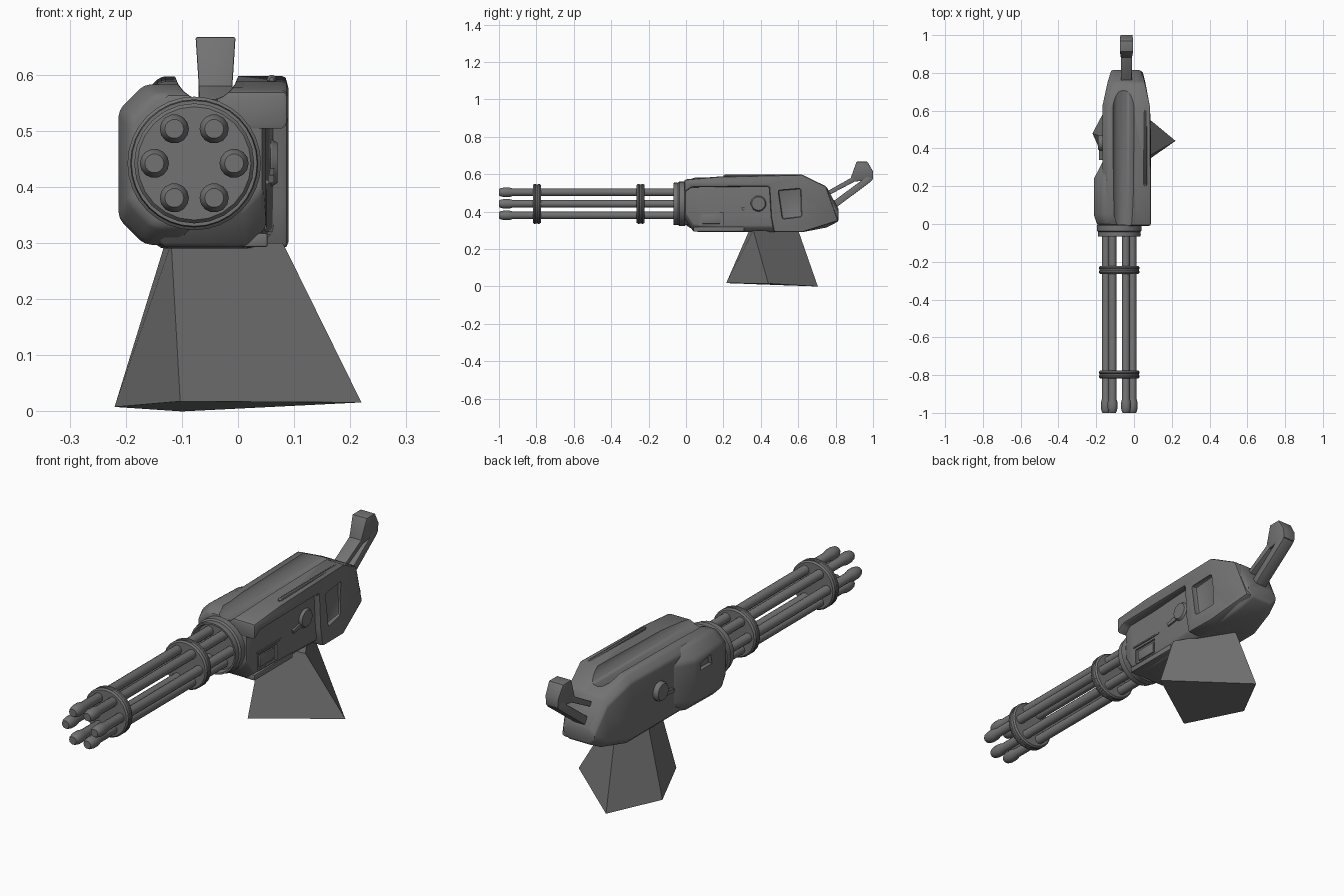
import bpy, bmesh, math

if "Cube" in bpy.data.objects:
    bpy.data.objects.remove(bpy.data.objects["Cube"])

CX, CZ = -0.078, 0.442          # barrel axis
METAL = bpy.data.materials.new("dark_metal")
METAL.diffuse_color = (.17, .17, .17, 1)
METAL.use_nodes = True
METAL.node_tree.nodes["Principled BSDF"].inputs["Base Color"].default_value = METAL.diffuse_color


def smooth_by_angle(ob, angle):
    bpy.ops.object.select_all(action='DESELECT')
    bpy.context.view_layer.objects.active = ob
    ob.select_set(True)
    bpy.ops.object.shade_smooth_by_angle(angle=math.radians(angle))


def finish(name, bm, bevel=0, smooth=30):
    bmesh.ops.remove_doubles(bm, verts=bm.verts, dist=1e-5)
    bmesh.ops.recalc_face_normals(bm, faces=bm.faces)
    me = bpy.data.meshes.new(name)
    bm.to_mesh(me)
    bm.free()
    me.materials.append(METAL)
    ob = bpy.data.objects.new(name, me)
    bpy.context.collection.objects.link(ob)
    bpy.context.view_layer.objects.active = ob
    if bevel:
        m = ob.modifiers.new("bevel", 'BEVEL')
        m.width, m.segments, m.limit_method = bevel, 2, 'ANGLE'
        bpy.ops.object.modifier_apply(modifier=m.name)
    smooth_by_angle(ob, smooth)
    return ob


def loft(name, rings, bevel=0, smooth=30):
    """Skin equal-length closed rings of 3D points and cap both ends."""
    bm = bmesh.new()
    vs = [[bm.verts.new(p) for p in r] for r in rings]
    n = len(vs[0])
    for a, b in zip(vs, vs[1:]):
        for i in range(n):
            j = (i + 1) % n
            bm.faces.new((a[i], a[j], b[j], b[i]))
    bm.faces.new(vs[0])
    bm.faces.new(vs[-1])
    return finish(name, bm, bevel, smooth)


def lathe(name, prof, cx, cz, n=24):
    """Solid of revolution about a line along y; prof = (y, radius)."""
    rings = [[(cx + r * math.cos(2 * math.pi * i / n), y, cz + r * math.sin(2 * math.pi * i / n))
              for i in range(n)] for y, r in prof]
    return loft(name, rings)


def box(name, x, y, z, bevel=0):
    return loft(name, [[(px, y[0], z[0]), (px, y[1], z[0]), (px, y[1], z[1]), (px, y[0], z[1])]
                       for px in x], bevel)


def octagon(y, xl, xr, zb, zt, c):
    return [(xl + c, y, zt), (xr - c, y, zt), (xr, y, zt - c), (xr, y, zb + c),
            (xr - c, y, zb), (xl + c, y, zb), (xl, y, zb + c), (xl, y, zt - c)]


def cut(ob, cutter):
    m = ob.modifiers.new("cut", 'BOOLEAN')
    m.operation, m.object, m.solver = 'DIFFERENCE', cutter, 'EXACT'
    bpy.context.view_layer.objects.active = ob
    bpy.ops.object.modifier_apply(modifier=m.name)


# Six barrels with flared muzzles
for k in range(6):
    a = k * math.pi / 3
    lathe(f"barrel_{k + 1}", [(-1, .017), (-.992, .022), (-.975, .026), (-.945, .026), (-.925, .0205),
                              (-.02, .0205)], CX + .071 * math.cos(a), CZ + .071 * math.sin(a), 14)

# Barrel clamps with raised double rims
for k, y in enumerate((-.797, -.243)):
    lathe(f"barrel_clamp_{k + 1}", [(y - .021, .094), (y - .021, .101), (y - .014, .107), (y - .007, .107),
                                    (y - .004, .104), (y + .004, .104), (y + .007, .107),
                                    (y + .014, .107), (y + .021, .101), (y + .021, .094)], CX, CZ)

# Rotor collar
lathe("rotor_collar", [(-.04, .1), (-.066, .105), (-.066, .112), (-.055, .114), (-.042, .112), (-.036, .119),
                       (-.008, .119), (0, .112), (.06, .105)], CX, CZ, 32)

# Main housing and left front bulge
core = loft("housing", [octagon(*s) for s in (
    (-.005, -.16, .045, .36, .565, .035), (.04, -.168, .05, .293, .577, .035),
    (.18, -.168, .05, .29, .588, .03), (.62, -.168, .07, .29, .597, .03),
    (.75, -.14, .055, .315, .535, .03), (.815, -.12, .035, .348, .415, .025))], .008)
bulge = loft("left_bulge", [octagon(*s) for s in (
    (-.005, -.195, -.05, .33, .565, .045), (.05, -.213, -.05, .297, .583, .046),
    (.24, -.212, -.05, .297, .58, .05), (.35, -.155, -.05, .32, .56, .03))], .012, 40)

# Right shell: top rail and rear cheek in one L-shaped plate
side = [(-.01, .572), (.18, .588), (.62, .598), (.75, .535), (.815, .35), (.62, .29),
        (.47, .29), (.455, .37), (.445, .535), (.03, .53), (-.01, .5)]


def shell_x(y):
    return .09 if y < .63 else .09 - .25 * (y - .63)


shell = loft("right_shell", [[(-.04, y, z) for y, z in side],
                             [(shell_x(y), y, z) for y, z in side]], .012)

# Rounded groove along the top, side recess, panel recess and left notch
arc = [(.75 - .058 * (1 - math.cos(t)), .059 * math.sin(t)) for t in
       [math.radians(a) for a in (80, 60, 40, 20, 3)]]
groove = lathe("groove_cutter", [(-.1, .059)] + arc, -.056, .612, 24)
recess = loft("recess_cutter", [[(x, .515, .36), (x, .62, .372), (x, .615, .525), (x, .492, .515)]
                                for x in (.06, .2)], .01)
panel = box("panel_cutter", (.042, .2), (.07, .2), (.325, .395))
notch = loft("notch_cutter", [[(x, .12, .475), (x, .2, .475), (x, .2, .505), (x, .13, .52)]
                              for x in (-.3, -.195)])
for ob in (core, shell, bulge):
    cut(ob, groove)
cut(shell, recess)
cut(core, recess)
cut(core, panel)
cut(bulge, notch)
for c in (groove, recess, panel, notch):
    bpy.data.objects.remove(c)
for ob in (core, shell, bulge):
    smooth_by_angle(ob, 35)

# Panel insert, vent strip, lower rail and top rod
box("panel_insert", (.03, .048), (.085, .185), (.335, .385), .003)
box("vent_strip", (.04, .055), (.06, .23), (.405, .412))
box("lower_rail", (.0, .053), (.04, .31), (.293, .318), .004)
lathe("top_rod", [(.2, .004), (.21, .009), (.6, .009), (.61, .004)], .06, .591, 10)


# Round dials with levers on both sides
def dial(name, x0, x1, y, z):
    n = 20
    loft(name, [[(x, y + r * math.cos(2 * math.pi * i / n), z + r * math.sin(2 * math.pi * i / n))
                 for i in range(n)] for x, r in
                ((x0, .042), (x0 * .25 + x1 * .75, .042), (x1, .036))])
    loft(name + "_lever", [[(x, y - .03, z - .03), (x, y - .085, z - .036),
                            (x, y - .09, z - .022), (x, y - .03, z - .008)]
                           for x in (x0, x0 * .15 + x1 * .85)])


dial("right_dial", .03, .07, .387, .443)
dial("left_dial", -.15, -.19, .43, .46)


# Rear grip: two struts and a faceted head
def plate(name, prof):
    def half(z):
        return .028 + max(0, z - .55) * .065
    loft(name, [[(-.04 + s * half(z), y, z) for y, z in prof] for s in (-1, 1)], .003)


plate("grip_upper_strut", [(.72, .465), (.74, .5), (.895, .588), (.9, .56)])
plate("grip_lower_strut", [(.76, .39), (.76, .435), (.97, .59), (1.0, .58), (.99, .562)])
plate("grip_head", [(.88, .578), (.912, .667), (.97, .667), (1.0, .615), (1.0, .572),
                    (.94, .565), (.9, .56)])

# Four-sided flared pedestal
loft("pedestal", [[(-.103, .215, .018), (.22, .44, .016), (-.1, .705, 0), (-.22, .48, .008)],
                  [(-.119, .338, .3), (.08, .36, .3), (-.07, .6, .3), (-.13, .45, .3)]], 0, 0)
